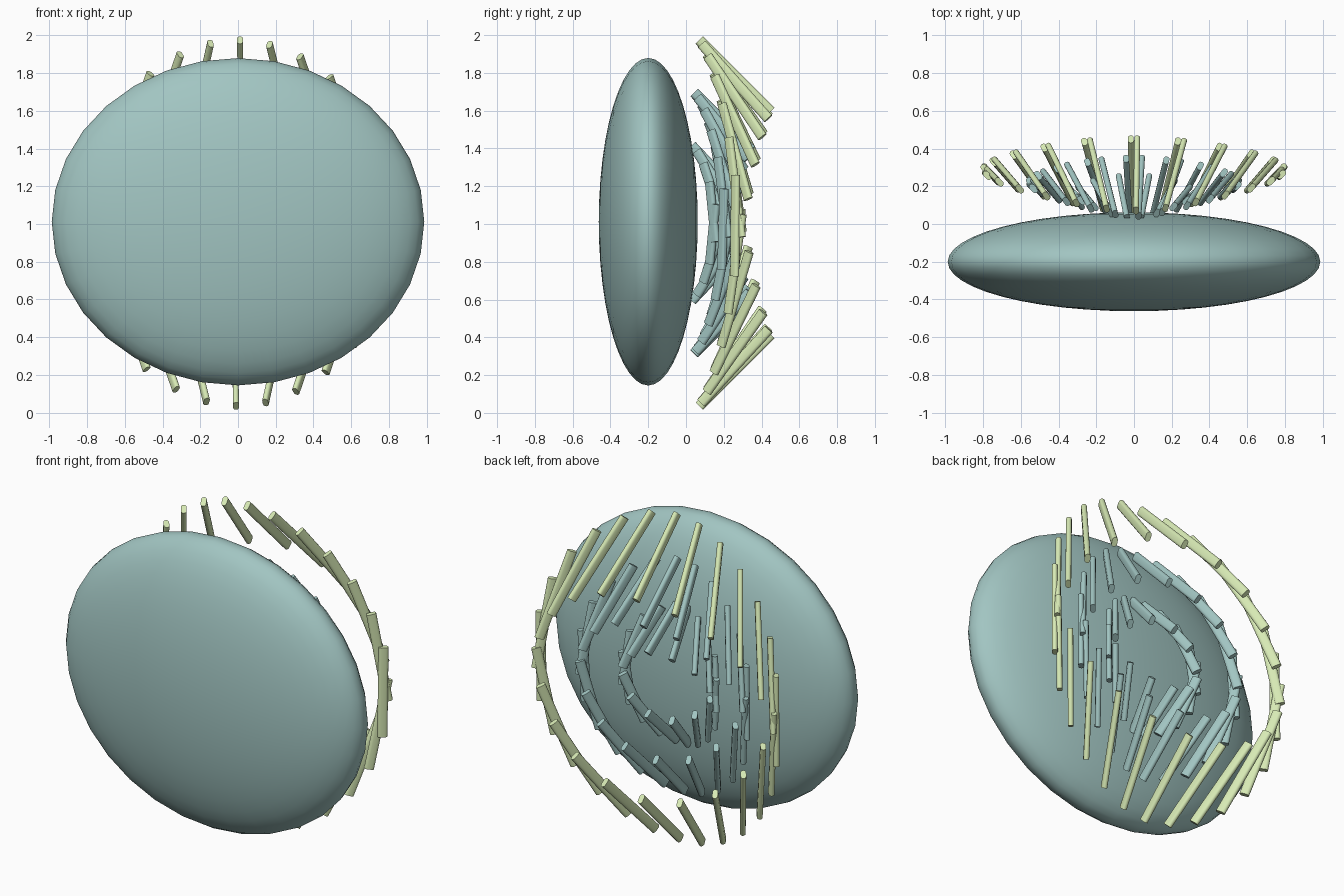
import bpy, bmesh, math
from mathutils import Vector, Matrix

if "Cube" in bpy.data.objects:
    bpy.data.objects.remove(bpy.data.objects["Cube"])


def material(name, rgb):
    m = bpy.data.materials.new(name)
    m.diffuse_color = (*rgb, 1)
    m.use_nodes = True
    m.node_tree.nodes["Principled BSDF"].inputs["Base Color"].default_value = m.diffuse_color
    return m


teal = material("teal", (0.36, 0.56, 0.54))
lime = material("pale_green", (0.68, 0.82, 0.46))
CENTRE_Z = 1.005


def finish(bm, name, mat):
    bmesh.ops.recalc_face_normals(bm, faces=bm.faces)
    me = bpy.data.meshes.new(name)
    bm.to_mesh(me)
    bm.free()
    ob = bpy.data.objects.new(name, me)
    bpy.context.collection.objects.link(ob)
    me.materials.append(mat)
    bpy.ops.object.select_all(action='DESELECT')
    bpy.context.view_layer.objects.active = ob
    ob.select_set(True)
    bpy.ops.object.shade_smooth_by_angle(angle=math.radians(40))
    return ob


def add_slat(bm, mat4, half_len, thick=0.031, width=0.056):
    # flat bar with a stadium cross-section, long along local z
    r, off, n = thick / 2, width / 2 - thick / 2, 6
    ring = []
    for side, start in ((1, 0), (-1, math.pi)):
        for i in range(n + 1):
            t = start + math.pi * i / n
            ring.append((r * math.cos(t), side * off + r * math.sin(t)))
    lo, hi = [[bm.verts.new(mat4 @ Vector((x, y, z))) for x, y in ring]
              for z in (-half_len, half_len)]
    for i in range(len(ring)):
        j = (i + 1) % len(ring)
        bm.faces.new((lo[i], lo[j], hi[j], hi[i]))
    bm.faces.new(lo[::-1])
    bm.faces.new(hi)


def slat_ring(name, count, radius, y, half_len, phase, mat):
    # each bar follows the meridian of an imagined globe bulging backwards
    bm = bmesh.new()
    s = math.sqrt(0.5)
    for i in range(count):
        a = math.tau * i / count + math.radians(phase)
        n = Vector((math.sin(a) * s, s, math.cos(a) * s))
        t = (Vector((0, 0, 1)) - n * n.z).normalized()
        e = n.cross(t)
        m = Matrix((e, n, t)).transposed().to_4x4()
        m.translation = (radius * math.sin(a), y, CENTRE_Z + radius * math.cos(a))
        add_slat(bm, m, half_len)
    return finish(bm, name, mat)


# flattened disc body in front
bm = bmesh.new()
bmesh.ops.create_uvsphere(bm, u_segments=32, v_segments=24, radius=1)
bmesh.ops.rotate(bm, verts=bm.verts, matrix=Matrix.Rotation(math.pi / 2, 3, 'X'))
bmesh.ops.scale(bm, verts=bm.verts, vec=(0.987, 0.262, 0.867))
bmesh.ops.translate(bm, verts=bm.verts, vec=(0, -0.2, 1.012))
finish(bm, "disc_body", teal)

# three rings of slats behind the disc
slat_ring("inner_slats", 16, 0.30, 0.14, 0.16, 11.25, teal)
slat_ring("middle_slats", 20, 0.54, 0.195, 0.215, 3.5, teal)
slat_ring("outer_slats", 24, 0.78, 0.26, 0.268, 1.0, lime)
